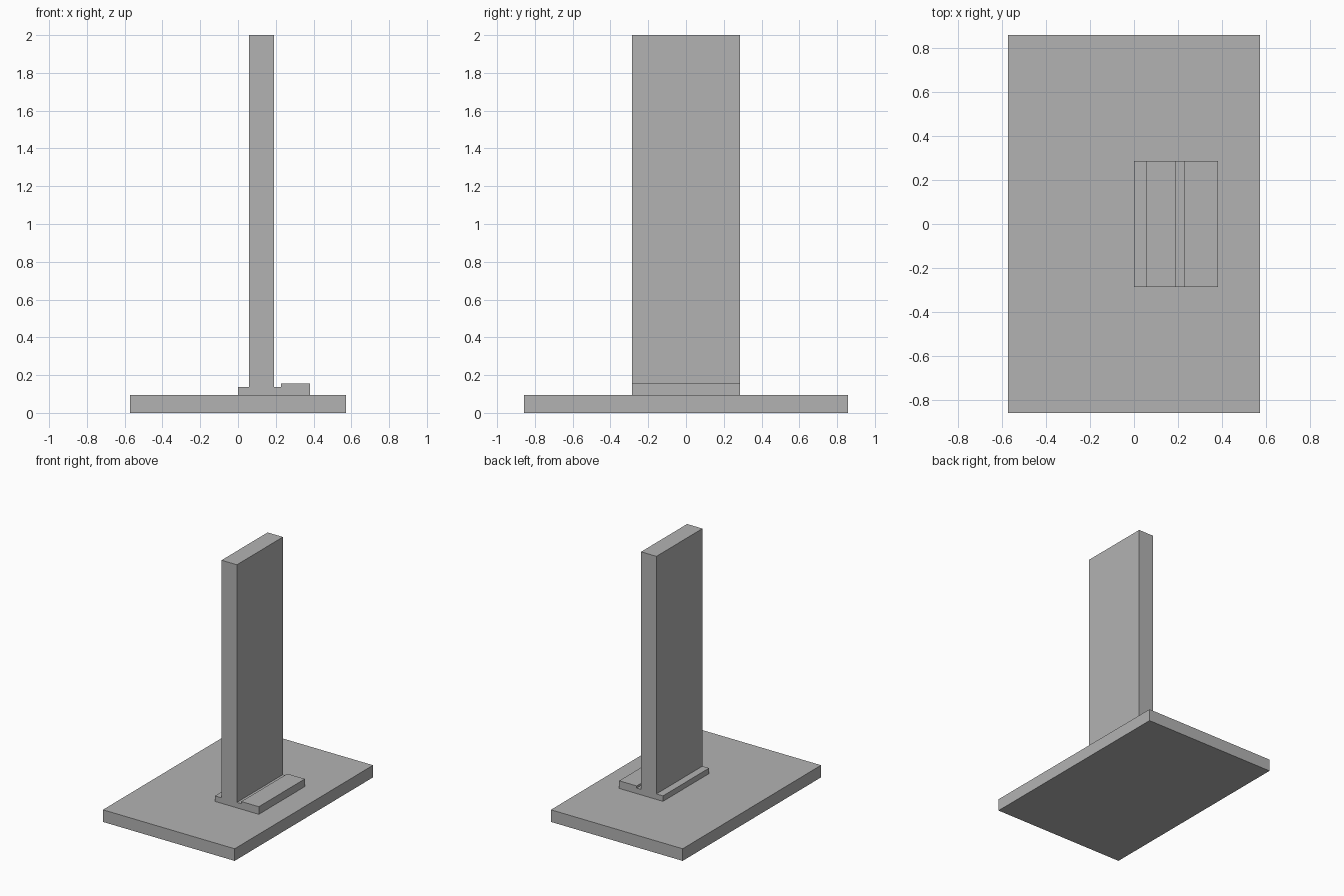
import bpy
import bmesh

cube = bpy.data.objects.get("Cube")
if cube:
    bpy.data.objects.remove(cube, do_unlink=True)

grey = bpy.data.materials.new("plain grey")
grey.use_nodes = True
colour = (0.45, 0.45, 0.45, 1)
grey.diffuse_color = colour
grey.node_tree.nodes["Principled BSDF"].inputs["Base Color"].default_value = colour


def extrude_profile(name, points, half_depth):
    """Extrude an x-z outline along y, centred on y = 0."""
    bm = bmesh.new()
    face = bm.faces.new([bm.verts.new((x, -half_depth, z)) for x, z in points])
    result = bmesh.ops.extrude_face_region(bm, geom=[face])
    verts = [v for v in result["geom"] if isinstance(v, bmesh.types.BMVert)]
    bmesh.ops.translate(bm, verts=verts, vec=(0, 2 * half_depth, 0))
    bmesh.ops.recalc_face_normals(bm, faces=bm.faces)
    mesh = bpy.data.meshes.new(name)
    bm.to_mesh(mesh)
    bm.free()
    mesh.materials.append(grey)
    obj = bpy.data.objects.new(name, mesh)
    bpy.context.collection.objects.link(obj)
    return obj


BASE_TOP, FOOT_TOP, LIP_TOP = 0.095, 0.138, 0.155
HALF_WIDTH = 0.285

# Wide base slab
extrude_profile("base_plate", [(-0.571, 0), (0.571, 0),
                               (0.571, BASE_TOP), (-0.571, BASE_TOP)], 0.857)

# Upright panel with its stepped foot, as one outline
extrude_profile("upright_panel", [
    (0, BASE_TOP), (0.38, BASE_TOP), (0.38, LIP_TOP), (0.228, LIP_TOP),
    (0.228, FOOT_TOP), (0.19, FOOT_TOP), (0.19, 2), (0.057, 2),
    (0.057, FOOT_TOP), (0, FOOT_TOP)], HALF_WIDTH)
